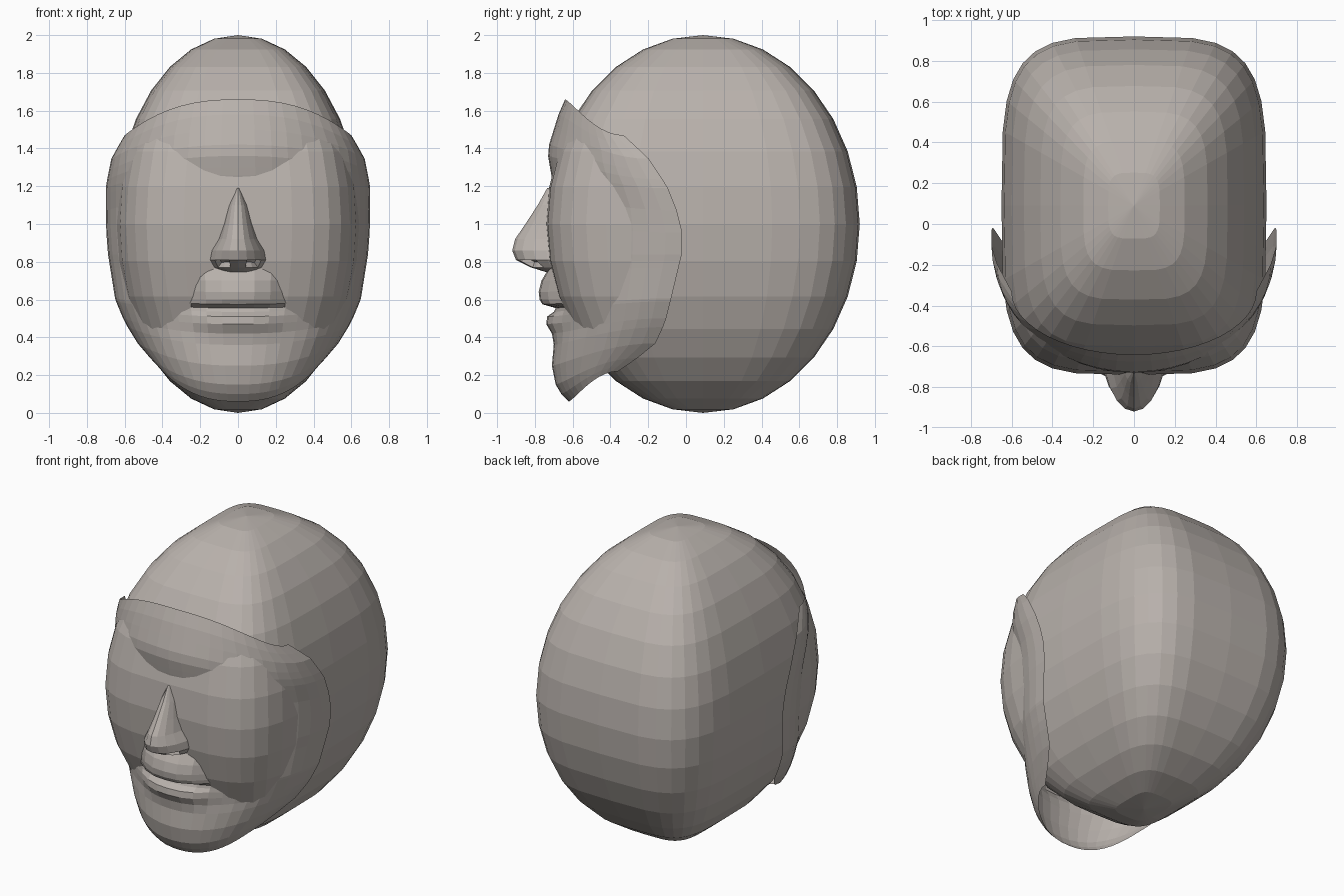
import bpy, bmesh, math

if "Cube" in bpy.data.objects:
    bpy.data.objects.remove(bpy.data.objects["Cube"])

stone = bpy.data.materials.new("warm grey clay")
stone.diffuse_color = (0.48, 0.44, 0.41, 1)
stone.use_nodes = True
stone.node_tree.nodes["Principled BSDF"].inputs["Base Color"].default_value = stone.diffuse_color


def lerp_table(table, key):
    """Interpolate the other columns of a table sorted by falling first column."""
    for a, b in zip(table, table[1:]):
        if key >= b[0]:
            f = min(1, max(0, (a[0] - key) / (a[0] - b[0])))
            return [p + (q - p) * f for p, q in zip(a[1:], b[1:])]
    return list(table[-1][1:])


def loft(name, rows, edit=None):
    """Skin rows of points into a flat-shaded sheet."""
    bm = bmesh.new()
    grid = [[bm.verts.new(p) for p in row] for row in rows]
    for a, b in zip(grid, grid[1:]):
        for i in range(len(a) - 1):
            bm.faces.new((a[i], b[i], b[i + 1], a[i + 1]))
    bmesh.ops.remove_doubles(bm, verts=bm.verts, dist=0.0005)
    bmesh.ops.recalc_face_normals(bm, faces=bm.faces)
    if edit:
        edit(bm)
    me = bpy.data.meshes.new(name)
    bm.to_mesh(me)
    bm.free()
    me.materials.append(stone)
    ob = bpy.data.objects.new(name, me)
    bpy.context.collection.objects.link(ob)
    return ob


# Skull: sphere with rounded-square cross-sections
def root(v):
    return math.copysign(math.sqrt(abs(v)), v) if abs(v) > 1e-9 else 0.0


skull_rows = []
for r in range(17):
    t = math.pi * r / 16
    s = math.sin(t)
    skull_rows.append([(0.65 * s * root(math.cos(k * math.pi / 16)),
                        0.09 + 0.83 * s * root(math.sin(k * math.pi / 16)),
                        1 + math.cos(t)) for k in range(33)])
loft("skull", skull_rows)

# Face mask: centre profile (z, y) and side rim (z, x, y)
profile = [(1.66, -.64), (1.58, -.675), (1.5, -.70), (1.42, -.725), (1.36, -.73),
           (1.3, -.72), (1.26, -.713), (1.15, -.69), (1.0, -.70), (.85, -.70),
           (.76, -.73), (.7, -.765), (.64, -.78), (.6, -.775), (.575, -.76),
           (.555, -.69), (.535, -.70), (.51, -.735), (.47, -.74), (.42, -.71),
           (.36, -.70), (.25, -.71), (.15, -.69), (.1, -.66), (.06, -.62)]
rim = [(1.47, .60, -.33), (1.35, .67, -.20), (1.2, .70, -.10), (1.0, .70, -.02),
       (.85, .69, -.02), (.6, .65, -.08), (.48, .60, -.11), (.35, .52, -.17),
       (.22, .40, -.36)]
mask_rows = []
for zc, yc in profile:
    zr = 0.22 + (zc - 0.06) / 1.6 * 1.25
    xr, yr = lerp_table(rim, zr)
    mouth = yc + 0.69 if 0.4 < zc < 0.8 else 0.0      # lips fade out sideways
    row = []
    for k in range(-12, 13):
        s = math.sin(k * math.pi / 24)
        x = xr * s
        y = yr + (yc - mouth - yr) * math.cos(k * math.pi / 24)
        y += mouth * math.exp(-(x / 0.22) ** 4)
        row.append((x, y, zc + (zr - zc) * abs(s) ** 2.5))
    mask_rows.append(row)
loft("face_mask", mask_rows)

# Nose: stacked half-ellipses (z, tip y, half width)
nose = [(1.19, -.735, .01), (1.1, -.785, .055), (1.0, -.85, .08), (.92, -.905, .105),
        (.86, -.92, .143), (.81, -.90, .153), (.77, -.82, .13), (.745, -.74, .08)]
nose_rows = []
for z, tip, w in nose:
    nose_rows.append([(w * math.sin(k * math.pi / 10),
                       -.68 + (tip + .68) * max(0, math.cos(k * math.pi / 10)) ** 1.2, z)
                      for k in range(-5, 6)])


def nostrils(bm):
    for side in (-1, 1):
        holes = [f for f in bm.faces
                 if 0.03 < side * f.calc_center_median().x < 0.11
                 and 0.77 < f.calc_center_median().z < 0.81]
        if holes:
            bmesh.ops.inset_region(bm, faces=holes, thickness=0.008, depth=-0.03)


loft("nose", nose_rows, nostrils)
